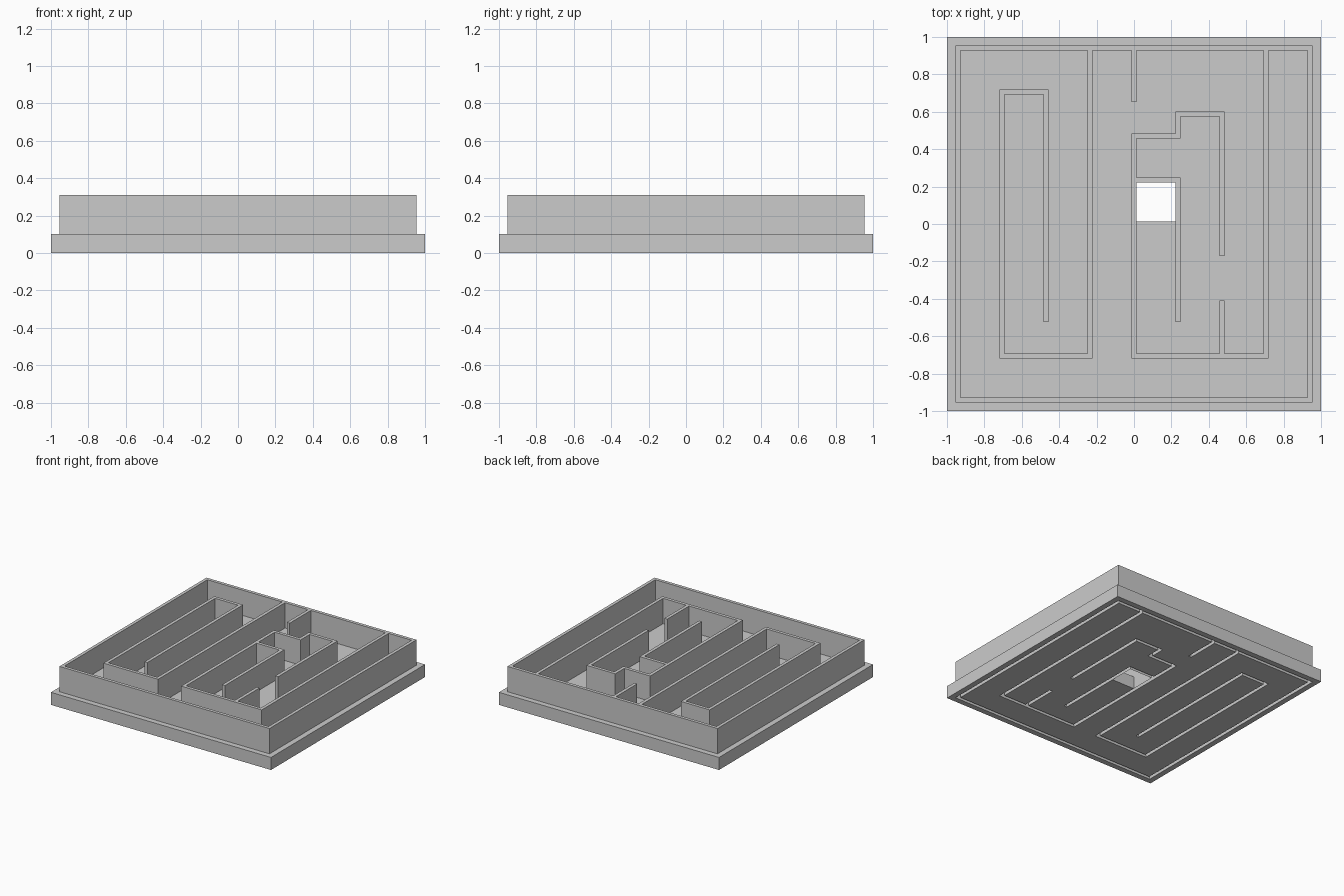
import bpy
import bmesh

cube = bpy.data.objects.get("Cube")
if cube:
    bpy.data.objects.remove(cube)

PITCH = 0.2353          # spacing of the maze grid
HALF = 0.0133           # half the wall thickness
BASE, TOP = 0.103, 0.311

grey = bpy.data.materials.new("plain_grey")
grey.use_nodes = True
grey.diffuse_color = (0.6, 0.6, 0.6, 1)
grey.node_tree.nodes["Principled BSDF"].inputs["Base Color"].default_value = (0.6, 0.6, 0.6, 1)

# Wall centre lines, in grid steps
paths = [
    [(-4, -4), (4, -4), (4, 4), (-4, 4), (-4, -4)],                   # outer wall
    [(-1, 4), (-1, -3), (-3, -3), (-3, 3), (-2, 3), (-2, -2.17)],     # left spiral
    [(0, 4), (0, 2.83)],                                              # back stub
    [(3, 4), (3, -3), (0, -3), (0, 2), (1, 2), (1, 2.5), (2, 2.5), (2, -0.67)],
    [(0, 1), (1, 1), (1, -2.17)],                                     # centre room
    [(2, -3), (2, -1.8)],                                             # front stub
]


def wall_rects():
    for path in paths:
        for (ax, ay), (bx, by) in zip(path, path[1:]):
            yield (min(ax, bx) * PITCH - HALF, min(ay, by) * PITCH - HALF,
                   max(ax, bx) * PITCH + HALF, max(ay, by) * PITCH + HALF)


walls = list(wall_rects())
hole = (HALF, HALF, PITCH - HALF, PITCH - HALF)
rects = walls + [hole, (-1, -1, 1, 1)]
xs = sorted({round(r[i], 4) for r in rects for i in (0, 2)})
ys = sorted({round(r[i], 4) for r in rects for i in (1, 3)})


def inside(r, x, y):
    return r[0] < x < r[2] and r[1] < y < r[3]


def kind(i, j):
    """Plan cell type: wall, floor or open."""
    if not (0 <= i < len(xs) - 1 and 0 <= j < len(ys) - 1):
        return "open"
    x, y = (xs[i] + xs[i + 1]) / 2, (ys[j] + ys[j + 1]) / 2
    if any(inside(r, x, y) for r in walls):
        return "wall"
    return "open" if inside(hole, x, y) else "floor"


bm = bmesh.new()


def face(*points):
    bm.faces.new([bm.verts.new(p) for p in points])


def flat(i, j, z, up):
    p = [(xs[i], ys[j], z), (xs[i + 1], ys[j], z),
         (xs[i + 1], ys[j + 1], z), (xs[i], ys[j + 1], z)]
    face(*(p if up else p[::-1]))


def upright(a, b, z0, z1):
    face((*a, z0), (*b, z0), (*b, z1), (*a, z1))


def border(a, b, here, there):
    """Upright faces between two cells; a to b runs with here on its left."""
    if here == there:
        return
    if here == "wall":
        upright(a, b, BASE, TOP)
        if there == "floor":
            upright(b, a, 0, BASE)      # slot side under the hollow wall
        else:
            upright(a, b, 0, BASE)
    elif here == "floor" and there == "open":
        upright(a, b, 0, BASE)


# Plate with slots, and hollow walls rising over the slots
for i in range(len(xs) - 1):
    for j in range(len(ys) - 1):
        here = kind(i, j)
        if here == "floor":
            flat(i, j, BASE, True)
            flat(i, j, 0, False)
        elif here == "wall":
            flat(i, j, TOP, True)
        c = [(xs[i], ys[j]), (xs[i + 1], ys[j]),
             (xs[i + 1], ys[j + 1]), (xs[i], ys[j + 1])]
        for k, (di, dj) in enumerate([(0, -1), (1, 0), (0, 1), (-1, 0)]):
            border(c[k], c[(k + 1) % 4], here, kind(i + di, j + dj))

bmesh.ops.remove_doubles(bm, verts=bm.verts, dist=0.0005)

mesh = bpy.data.meshes.new("maze")
bm.to_mesh(mesh)
bm.free()
mesh.materials.append(grey)
maze = bpy.data.objects.new("maze_walls_and_base", mesh)
bpy.context.collection.objects.link(maze)
